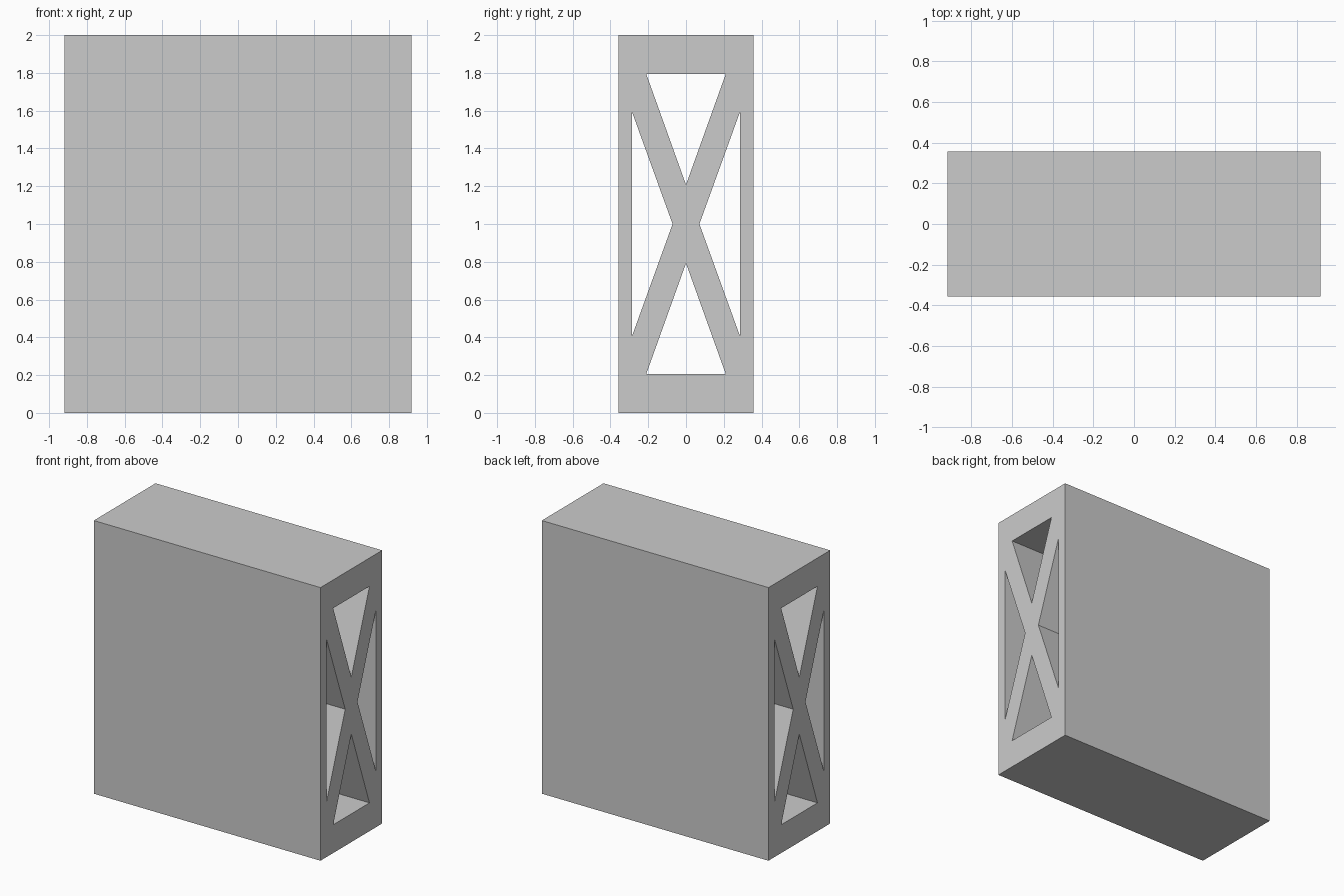
import bpy, bmesh

if "Cube" in bpy.data.objects:
    bpy.data.objects.remove(bpy.data.objects["Cube"])

HALF_LENGTH = 0.918   # along x
HALF_DEPTH = 0.357    # along y
HEIGHT = 2.0
MID = HEIGHT / 2

# Cross-section in (y, z): outer rectangle and the four triangular windows
outline = [(-HALF_DEPTH, 0), (HALF_DEPTH, 0), (HALF_DEPTH, HEIGHT), (-HALF_DEPTH, HEIGHT)]
loops = [outline]
for s in (-1, 1):
    # upper / lower window
    loops.append([(-0.21, MID + s * 0.793), (0.21, MID + s * 0.793), (0, MID + s * 0.208)])
    # left / right window
    loops.append([(s * 0.286, MID - 0.594), (s * 0.286, MID + 0.594), (s * 0.071, MID)])


def extruded_section(name, loops, half_length):
    """Fill a section with holes and extrude it along x."""
    bm = bmesh.new()
    edges = []
    for loop in loops:
        verts = [bm.verts.new((-half_length, y, z)) for y, z in loop]
        edges += [bm.edges.new((v, verts[i - 1])) for i, v in enumerate(verts)]
    bmesh.ops.triangle_fill(bm, edges=edges, use_beauty=True, normal=(-1, 0, 0))
    ext = bmesh.ops.extrude_face_region(bm, geom=bm.faces[:], use_keep_orig=True)
    new_verts = [g for g in ext["geom"] if isinstance(g, bmesh.types.BMVert)]
    bmesh.ops.translate(bm, verts=new_verts, vec=(2 * half_length, 0, 0))
    bmesh.ops.recalc_face_normals(bm, faces=bm.faces[:])
    mesh = bpy.data.meshes.new(name)
    bm.to_mesh(mesh)
    bm.free()
    obj = bpy.data.objects.new(name, mesh)
    bpy.context.collection.objects.link(obj)
    return obj


# Block with cross-braced openings running through its whole length
extruded_section("cross_braced_block", loops, HALF_LENGTH)
